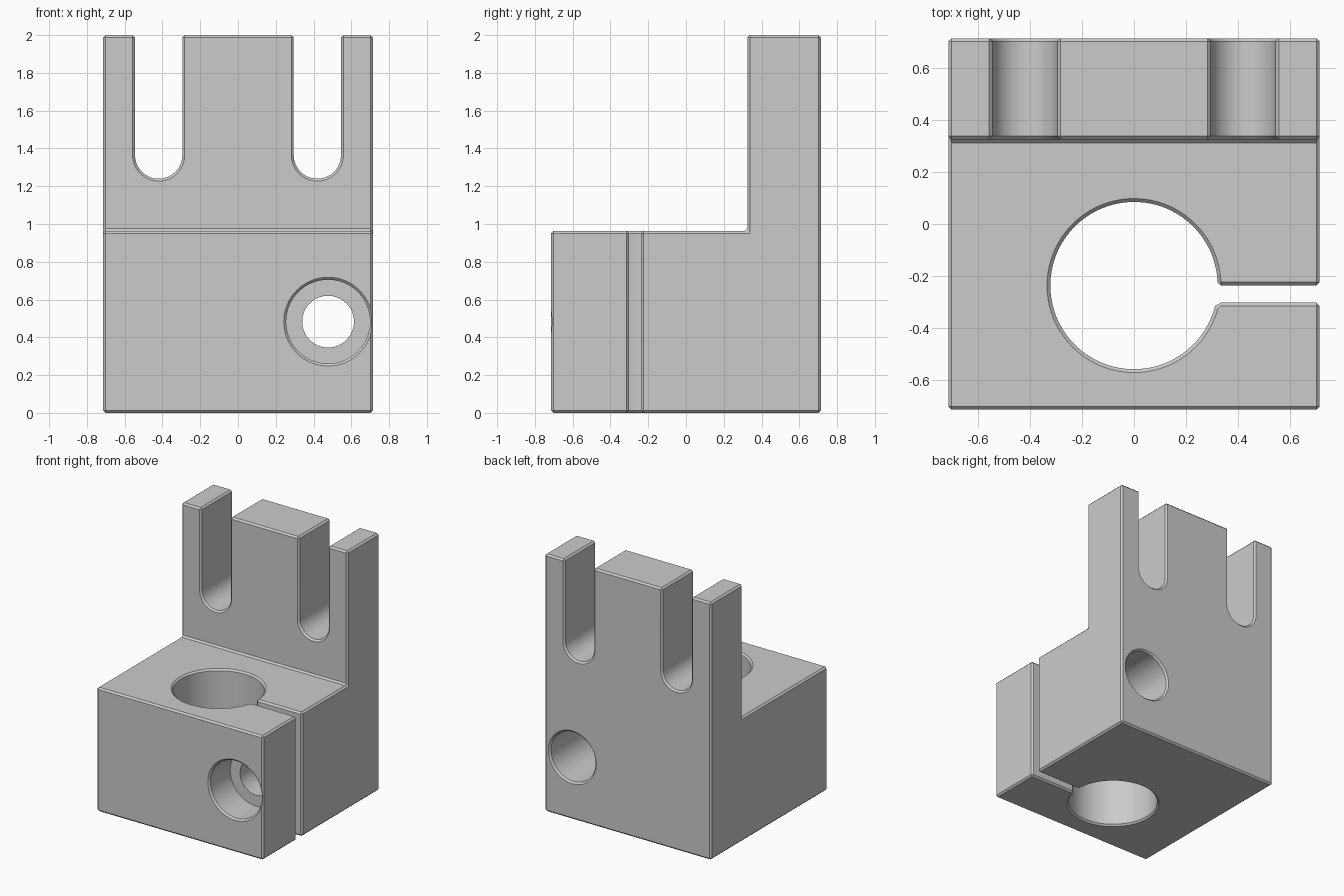
import bpy, bmesh
from math import pi, sin, cos, asin

if "Cube" in bpy.data.objects:
    bpy.data.objects.remove(bpy.data.objects["Cube"], do_unlink=True)

C = 0.013          # chamfer size
H = 0.715          # half width and half depth
FLOOR, TOP = 0.963, 2.0
WALL = 0.325       # front of the upright plate


def loft(name, sections, place):
    """Closed solid through matching outlines, each given with its depth."""
    bm = bmesh.new()
    rings = [[bm.verts.new(place(u, v, d)) for u, v in pts] for pts, d in sections]
    for a, b in zip(rings, rings[1:]):
        for i in range(len(a)):
            j = (i + 1) % len(a)
            bm.faces.new((a[i], a[j], b[j], b[i]))
    bm.faces.new(rings[0])
    bm.faces.new(rings[-1])
    bmesh.ops.recalc_face_normals(bm, faces=bm.faces)
    mesh = bpy.data.meshes.new(name)
    bm.to_mesh(mesh)
    bm.free()
    obj = bpy.data.objects.new(name, mesh)
    bpy.context.collection.objects.link(obj)
    return obj


def along_x(u, v, d):
    return (d, u, v)


def along_y(u, v, d):
    return (u, d, v)


def along_z(u, v, d):
    return (u, v, d)


def flared(outline, lo, hi):
    """Sections of a through cut whose two rims are chamfered."""
    return [(outline(C), lo - 0.1), (outline(C), lo), (outline(0), lo + C),
            (outline(0), hi - C), (outline(C), hi), (outline(C), hi + 0.1)]


def circle(x, z, r, n=64):
    return [(x + r * cos(2 * pi * i / n), z + r * sin(2 * pi * i / n)) for i in range(n)]


# Clamp body: L-shaped block with all edges chamfered
profile = [(-H, 0), (H, 0), (H, TOP), (WALL, TOP), (WALL, FLOOR), (-H, FLOOR)]
body = loft("clamp_body", [(profile, -H), (profile, H)], along_x)
bm = bmesh.new()
bm.from_mesh(body.data)
bmesh.ops.bevel(bm, geom=bm.edges[:], offset=C, offset_type='OFFSET',
                segments=1, profile=0.5, affect='EDGES')
bmesh.ops.recalc_face_normals(bm, faces=bm.faces)
bm.to_mesh(body.data)
bm.free()

# Shaft bore joined to the clamping slit
BORE_Y, BORE_R = -0.237, 0.322
SLIT_LO, SLIT_HI = -0.302, -0.237


def keyhole(e):
    r, lo, hi = BORE_R + e, SLIT_LO - e, SLIT_HI + e
    start = asin((hi + C - BORE_Y) / r)
    end = 2 * pi + asin((lo - C - BORE_Y) / r)
    n = 72
    pts = []
    for i in range(n + 1):
        a = start + (end - start) * i / n
        pts.append((r * cos(a), BORE_Y + r * sin(a)))
    x = BORE_R + C
    return pts + [(x, lo), (H - C, lo), (H, lo - C), (H + 0.1, lo - C),
                  (H + 0.1, hi + C), (H, hi + C), (H - C, hi), (x, hi)]


cutters = [loft("bore_cutter", flared(keyhole, 0, FLOOR), along_z)]

# Open-topped mounting slots in the upright plate
SLOT_X, SLOT_R, SLOT_Z = 0.42, 0.125, 1.365
for side, name in ((-1, "right"), (1, "left")):
    def slot(e, cx=side * SLOT_X):
        r = SLOT_R + e
        arc = [(cx + r * cos(pi + pi * i / 32), SLOT_Z + r * sin(pi + pi * i / 32))
               for i in range(33)]
        return arc + [(cx + r, TOP - C), (cx + r + C, TOP), (cx + r + C, TOP + 0.1),
                      (cx - r - C, TOP + 0.1), (cx - r - C, TOP), (cx - r, TOP - C)]
    cutters.append(loft(name + "_slot_cutter", flared(slot, WALL, H), along_y))

# Clamping screw hole: front counterbore, clearance hole, rear recess
SX, SZ = 0.477, 0.483
steps = [(0.222 + C, -H - 0.1), (0.222 + C, -H), (0.222, -H + C), (0.222, -0.46),
         (0.137, -0.46), (0.137, 0.08), (0.192, 0.08), (0.192, H - C),
         (0.192 + C, H), (0.192 + C, H + 0.1)]
cutters.append(loft("screw_cutter", [(circle(SX, SZ, r), y) for r, y in steps], along_y))

# Apply the cuts, then discard the cutters
for cutter in cutters:
    cutter.hide_render = True
    mod = body.modifiers.new(cutter.name, 'BOOLEAN')
    mod.operation = 'DIFFERENCE'
    mod.solver = 'EXACT'
    mod.object = cutter
bpy.ops.object.select_all(action='DESELECT')
bpy.context.view_layer.objects.active = body
body.select_set(True)
for mod in list(body.modifiers):
    bpy.ops.object.modifier_apply(modifier=mod.name)
for cutter in cutters:
    bpy.data.objects.remove(cutter, do_unlink=True)

# Plain grey finish
grey = bpy.data.materials.new("plain_grey")
grey.use_nodes = True
colour = (0.6, 0.6, 0.6, 1)
grey.diffuse_color = colour
grey.node_tree.nodes["Principled BSDF"].inputs["Base Color"].default_value = colour
body.data.materials.clear()
body.data.materials.append(grey)
bpy.ops.object.shade_smooth_by_angle(angle=pi / 8)
